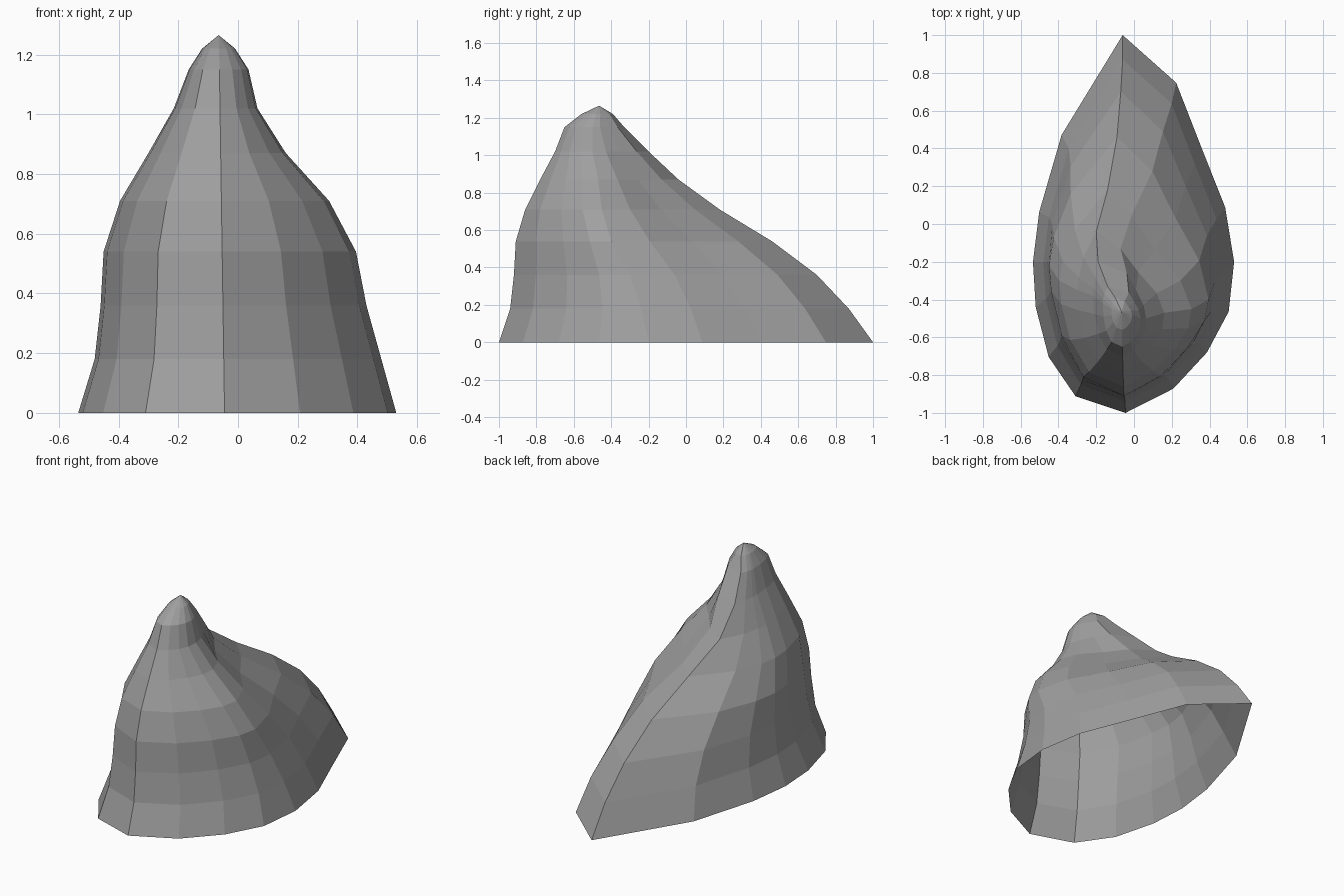
import bpy, bmesh

cube = bpy.data.objects.get("Cube")
if cube:
    bpy.data.objects.remove(cube)

# Stone colour
stone = bpy.data.materials.new("stone grey")
stone.use_nodes = True
grey = (0.35, 0.35, 0.35, 1)
stone.diffuse_color = grey
stone.node_tree.nodes["Principled BSDF"].inputs["Base Color"].default_value = grey

# Quadrant outlines as (sideways, lengthways) fractions of each half width
right_back = [(0.92, 0.24), (0.71, 0.5), (0.48, 0.79)]
left_back = [(0.93, 0.22), (0.68, 0.56)]
left_front = [(0.97, 0.3), (0.83, 0.63), (0.54, 0.89)]
right_front = [(0.95, 0.33), (0.75, 0.6), (0.44, 0.84)]

# Level: height, ridge x, left x, right x, front y, back y, right side y, left side y,
# pinch of the back right hollow, flattening of the front
levels = [
    (0.00, -0.06, -0.535, 0.53, -1.0, 1.0, -0.2, -0.2, 1, 1),
    (0.18, -0.06, -0.48, 0.48, -0.94, 0.87, -0.24, -0.2, 1, 1.1),
    (0.36, -0.07, -0.46, 0.43, -0.92, 0.7, -0.3, -0.2, 1.1, 1.2),
    (0.54, -0.09, -0.45, 0.395, -0.91, 0.46, -0.4, -0.22, 1.3, 1.35),
    (0.71, -0.14, -0.395, 0.305, -0.86, 0.18, -0.45, -0.3, 1.7, 1.25),
    (0.87, -0.2, -0.3, 0.16, -0.78, -0.04, -0.47, -0.35, 1.4, 1.15),
    (1.02, -0.19, -0.215, 0.065, -0.7, -0.2, -0.5, -0.38, 0.7, 1),
    (1.15, -0.14, -0.165, 0.035, -0.65, -0.33, -0.5, -0.42, 0.6, 1),
    (1.22, -0.1, -0.12, -0.01, -0.56, -0.39, -0.48, -0.45, 0.8, 1),
]


def quadrant(outline, side, end, pinch=1, flat=1):
    """Points between a side point and an end point."""
    return [(end[0] + (side[0] - end[0]) * u ** pinch,
             side[1] + (end[1] - side[1]) * v ** flat) for u, v in outline]


def ring(z, ridge, left, right, front, back, right_y, left_y, pinch, flat):
    r, l = (right, right_y), (left, left_y)
    b, f = (ridge, back), (-0.045 - 0.015 * z, front)
    loop = [r] + quadrant(right_back, r, b, pinch) + [b]
    loop += quadrant(left_back, l, b)[::-1] + [l]
    loop += quadrant(left_front, l, f, flat=flat) + [f]
    loop += quadrant(right_front, r, f, flat=flat)[::-1]
    return [(x, y, z) for x, y in loop]


# Open rock shell, skinned level by level up to the peak
bm = bmesh.new()
rings = [[bm.verts.new(p) for p in ring(*level)] for level in levels]
count = len(rings[0])
for low, high in zip(rings, rings[1:]):
    for i in range(count):
        j = (i + 1) % count
        bm.faces.new((low[i], low[j], high[j], high[i]))
peak = bm.verts.new((-0.065, -0.465, 1.265))
for i in range(count):
    bm.faces.new((rings[-1][i], rings[-1][(i + 1) % count], peak))

mesh = bpy.data.meshes.new("rock_shell")
bm.to_mesh(mesh)
bm.free()
mesh.materials.append(stone)
rock = bpy.data.objects.new("rock_shell", mesh)
bpy.context.collection.objects.link(rock)
